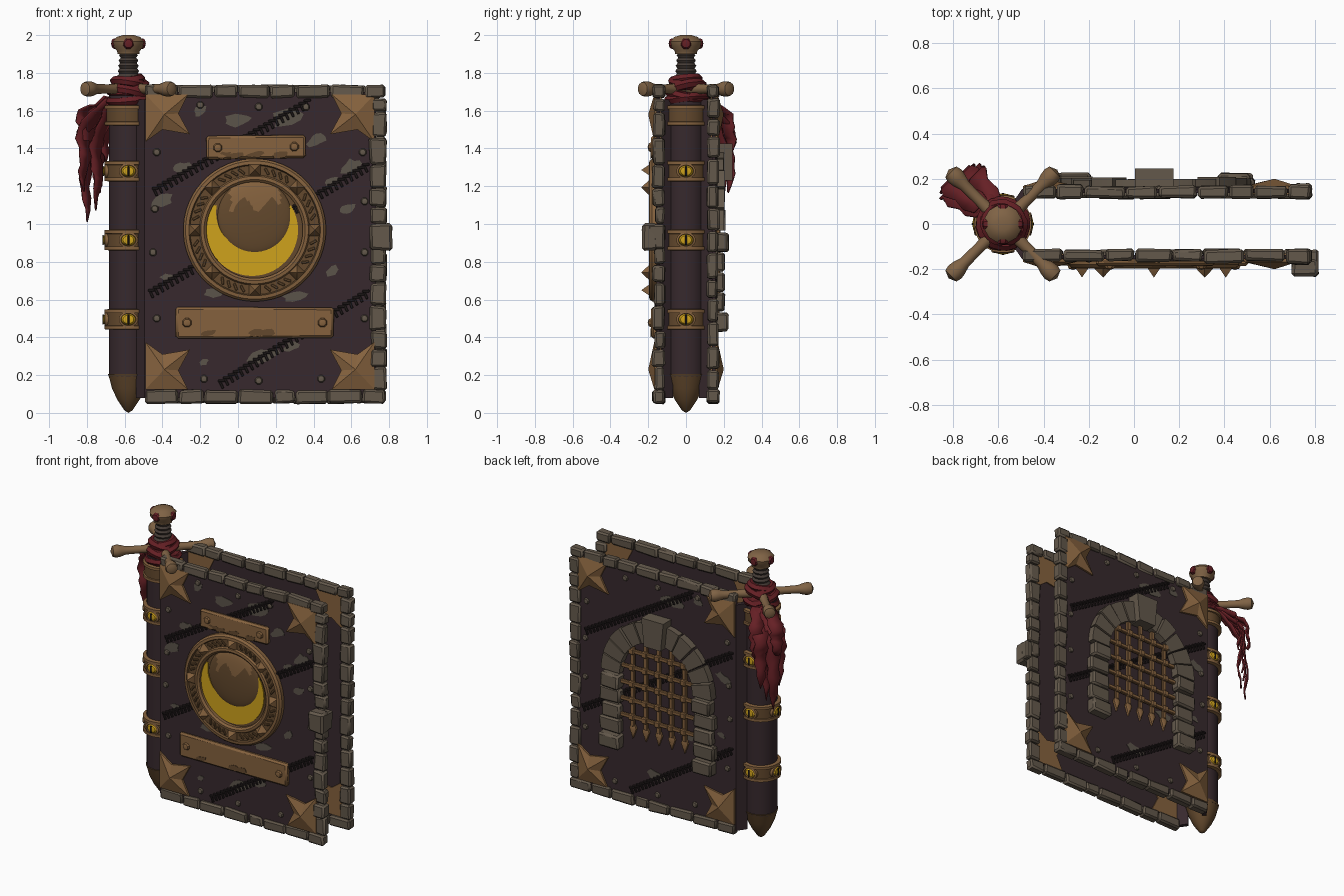
import bpy, bmesh, math, random
from mathutils import Matrix, Vector

random.seed(4)
rnd = random.uniform
if "Cube" in bpy.data.objects:
    bpy.data.objects.remove(bpy.data.objects["Cube"])


def material(name, r, g, b):
    m = bpy.data.materials.new(name)
    m.use_nodes = True
    m.diffuse_color = (r, g, b, 1)
    m.node_tree.nodes["Principled BSDF"].inputs["Base Color"].default_value = (r, g, b, 1)
    return m


LEATHER = material("plum leather", .038, .022, .026)
DARK = material("dark cord", .017, .012, .012)
STONE = material("grey stone", .125, .098, .07)
WORN = material("worn leather", .105, .088, .068)
BRONZE = material("dark bronze", .125, .066, .026)
LIGHT = material("light bronze", .235, .122, .048)
BONE = material("bone", .215, .125, .06)
GOLD = material("yellow", .62, .36, .012)
RED = material("red cloth", .13, .014, .018)
GRIP = material("grip wrap", .06, .045, .037)


def make(name, bm, mats, rule=None, angle=35):
    """Turn a bmesh into an object; rule picks a material slot from a face centre."""
    bmesh.ops.recalc_face_normals(bm, faces=bm.faces)
    for f in bm.faces:
        f.smooth = True
        if rule:
            f.material_index = int(rule(f.calc_center_median()))
    me = bpy.data.meshes.new(name)
    bm.to_mesh(me)
    bm.free()
    me.set_sharp_from_angle(angle=math.radians(angle))
    for m in mats if isinstance(mats, tuple) else (mats,):
        me.materials.append(m)
    ob = bpy.data.objects.new(name, me)
    bpy.context.collection.objects.link(ob)
    return ob


def cover(s):
    """Local (x, height, depth) to world; s is -1 for the front, 1 for the back."""
    return Matrix(((1, 0, 0, 0), (0, 0, s, 0), (0, 1, 0, 0), (0, 0, 0, 1)))


def move(x, y, z):
    return Matrix.Translation((x, y, z))


def box(bm, lo, hi, M=Matrix(), bevel=0, jitter=0):
    lo, hi = Vector(lo), Vector(hi)
    vs = bmesh.ops.create_cube(bm, size=1, matrix=M @ Matrix.Translation((lo + hi) / 2)
                               @ Matrix.Diagonal((*(hi - lo), 1)))["verts"]
    for v in vs:
        v.co += Vector([rnd(-jitter, jitter) for _ in range(3)])
    if bevel:
        edges = list({e for v in vs for e in v.link_edges})
        bmesh.ops.bevel(bm, geom=edges, offset=bevel, segments=1, affect='EDGES', profile=.5)


def lathe(bm, prof, seg, M=Matrix(), wave=0):
    rings = []
    for r, h in prof:
        rings.append([bm.verts.new(M @ Vector(((r + wave * rnd(-1, 1)) * math.cos(a),
                      (r + wave * rnd(-1, 1)) * math.sin(a), h)))
                      for a in [math.tau * (i + .5) / seg for i in range(seg)]])
    for p, q in zip(rings, rings[1:]):
        for i in range(seg):
            j = (i + 1) % seg
            bm.faces.new((p[i], p[j], q[j], q[i]))
    bmesh.ops.remove_doubles(bm, verts=[v for ring in rings for v in ring], dist=1e-5)


def prism(bm, pts, d0, d1, M, apex=None):
    a, b = [[bm.verts.new(M @ Vector((x, y, d))) for x, y in pts] for d in (d0, d1)]
    bm.faces.new(a)
    tip = bm.verts.new(M @ Vector(apex)) if apex else None
    for i in range(len(pts)):
        j = (i + 1) % len(pts)
        bm.faces.new((a[i], a[j], b[j], b[i]))
        if apex:
            bm.faces.new((b[i], b[j], tip))
    if not apex:
        bm.faces.new(b)


def dome(bm, x, y, d, r, h, M, seg=8):
    lathe(bm, [(r, -.01), (r, 0), (r * .75, h * .7), (0, h)], seg, M @ move(x, y, d))


def arc(cx, cy, r, a0, a1, n):
    return [(cx + r * math.cos(a0 + (a1 - a0) * i / n), cy + r * math.sin(a0 + (a1 - a0) * i / n))
            for i in range(n + 1)]


def blob(bm, x, y, w, h, d, M):
    k = [rnd(.6, 1.1) for _ in range(11)]
    prism(bm, [(x + w * q * math.cos(i * math.tau / 11), y + h * q * math.sin(i * math.tau / 11) + .4 * h * q
          * math.cos(i * math.tau / 11)) for i, q in enumerate(k)], d, d + .004, M)


STAR = [(0, 0), (0, .25), (.09, .185), (.235, .21), (.175, .1), (.225, 0)]
STUDS = [(.11, 1.62), (-.43, 1.38), (-.44, 1.08), (-.45, .85), (.66, 1.38), (.67, 1.12), (.67, .85),
         (.67, .5), (.44, .18), (.11, .17), (-.18, .18), (-.43, .5), (.36, 1.62), (-.2, 1.63)]
PATCHES = [(0, 1.55, .1, .04), (.25, 1.56, .09, .05), (.42, 1.45, .06, .04), (-.2, 1.6, .04, .03),
           (.6, 1.3, .06, .05), (.5, 1.22, .05, .03), (-.4, 1.12, .06, .04), (-.3, 1.3, .05, .03),
           (.58, 1.08, .05, .03), (-.12, .64, .08, .03), (.3, .62, .08, .03), (-.18, .27, .03, .02),
           (.13, .3, .09, .04), (.28, .35, .05, .03), (.5, .75, .04, .03), (-.38, .72, .04, .02)]
CORDS = [(-.45, 1.17, .38, 1.65), (-.47, .63, .69, 1.31), (-.1, .15, .69, .64)]

# Both covers: panel, stone edging, corners, cords, studs, worn patches and hinge
for s, side in ((-1, "front"), (1, "back")):
    M = cover(s)
    bm = bmesh.new()
    box(bm, (-.49, .08, .138), (.73, 1.7, .155), M)
    make(side + "_panel", bm, LEATHER)

    bm = bmesh.new()
    for z0, z1 in ((.05, .122), (1.668, 1.735)):
        x = -.49
        while x < .7:
            w = .785 - x if x > .56 else rnd(.11, .19)
            box(bm, (x, z0, .113), (x + w - .006, z1, rnd(.163, .178)), M, .011, .005)
            x += w
    z = .122
    while z < 1.66:
        h = 1.668 - z if z > 1.5 else rnd(.09, .15)
        box(bm, (rnd(.695, .71), z, .113), (.785, z + h - .006, rnd(.163, .18)), M, .011, .005)
        z += h
    make(side + "_stone_edge", bm, STONE)

    bm = bmesh.new()
    for cx, dx in ((-.49, 1), (.722, -1)):
        for cz, dz in ((.125, 1), (1.685, -1)):
            prism(bm, [(cx + dx * u, cz + dz * v) for u, v in STAR], .13, .168, M,
                  (cx + dx * .1, cz + dz * .105, .2))
    make(side + "_corner_stars", bm, LIGHT, angle=10)

    bm = bmesh.new()
    for x0, z0, x1, z1 in CORDS:
        n = int(math.hypot(x1 - x0, z1 - z0) / .03)
        for i in range(n):
            t = (i + .5) / n
            x = x0 + (x1 - x0) * t
            x = .22 - x if s > 0 else x
            for turn in (1, -1):
                R = move(x, z0 + (z1 - z0) * t + turn * .012, .155) @ Matrix.Rotation(
                    -s * math.radians(-30 + turn * 35), 4, 'Z')
                box(bm, (-.019, -.007, -.005), (.019, .007, .011), M @ R, .003)
    make(side + "_diagonal_cords", bm, DARK)

    bm = bmesh.new()
    for x, z in STUDS:
        dome(bm, x, z, .155, .021, .016, M)
    make(side + "_studs", bm, STONE)

    bm = bmesh.new()
    for p in PATCHES[::1 if s < 0 else 3]:
        blob(bm, *p, .154, M)
    make(side + "_worn_patches", bm, WORN)

    bm = bmesh.new()
    H = Matrix.Scale(s, 4, (0, 1, 0))
    prism(bm, [(-.47, .155), (-.47, .14), (-.52, .07), (-.54, .09), (-.495, .155)], .08, 1.66, H)
    make(side + "_hinge", bm, LEATHER)

# Front emblem: ring, crescent, moon and spikes
F = cover(-1)
CX, CZ = .088, .968
bm = bmesh.new()
lathe(bm, [(.255, .15), (.255, .185), (.268, .197), (.285, .195), (.292, .183), (.342, .183), (.348, .196),
           (.366, .194), (.378, .18), (.378, .15), (.255, .15)], 56, F @ move(CX, CZ, 0))
make("emblem_ring", bm, (BRONZE, LIGHT), lambda c: not .29 < math.hypot(c.x - CX, c.z - CZ) < .345)
bm, beads = bmesh.new(), bmesh.new()
for i in range(8):
    R = F @ move(CX, CZ, 0) @ Matrix.Rotation(i * math.tau / 8, 4, 'Z')
    lathe(bm, [(0, .18), (.044, .18), (.04, .195), (0, .237)], 4, R @ move(.318, 0, 0))
    for k in (.22, .34, .46, .58):
        Q = R @ Matrix.Rotation(k, 4, 'Z') @ move(.317, 0, 0) @ Matrix.Rotation(.7, 4, 'Z')
        box(beads, (-.02, -.007, .18), (.02, .007, .191), Q, .003)
make("ring_spikes", bm, LIGHT)
make("ring_carving", beads, BRONZE)
bm = bmesh.new()
lathe(bm, [(0, .15), (.26, .15), (.26, .162), (0, .162)], 40, F @ move(CX, CZ, 0))
make("emblem_backing", bm, BRONZE)
bm = bmesh.new()
prism(bm, arc(.075, CZ, .243, 2.57, math.tau + .57, 36) + arc(.08, 1.06, .196, .2, -3.34, 28), .16, .169, F)
make("yellow_crescent", bm, GOLD)
bm = bmesh.new()
lathe(bm, [(.196 * math.cos(a), .162 + .026 * math.sin(a)) for a in [i * math.pi / 20 for i in range(11)]],
      48, F @ move(.088, 1.04, 0))
make("moon_dome", bm, (BRONZE, LIGHT),
     lambda c: c.z > 1.1 + .035 * math.sin(c.x * 45) and abs(c.x - .09) < .13)

# Front name plates, left blank, with rivets and worn rims
bm, rim = bmesh.new(), bmesh.new()
for x0, x1, z0, z1, tilt in ((-.167, .358, 1.345, 1.468, .012), (-.33, .507, .395, .56, 0)):
    mid = ((x0 + x1) / 2, (z0 + z1) / 2)
    R = F @ move(*mid, 0) @ Matrix.Rotation(tilt, 4, 'Z')
    a, b = (x1 - x0) / 2, (z1 - z0) / 2
    box(bm, (-a, -b, .15), (a, b, .186), R, .012, .003)
    for k in (-1, 1):
        dome(bm, k * (a - .06), 0, .185, .026, .018, R)
    for k in range(4):
        blob(rim, a * rnd(-.7, .7), -b * .65, .05, .02, .184, R)
make("front_plates", bm, LIGHT)
make("plate_wear", rim, BRONZE)

# Stone clasp on the open edge
bm = bmesh.new()
box(bm, (.7, .86, .15), (.815, 1.005, .232), F, .014, .006)
box(bm, (.765, .87, .113), (.815, .995, .2), F, .01, .004)
make("stone_clasp", bm, STONE)

# Back gate: arch, pillars, keystone
B = cover(1)
GX, GZ = .09, .96
bm = bmesh.new()
for i in range(11):
    a = math.pi * i / 11 + .015
    b = math.pi * (i + 1) / 11 - .015
    prism(bm, arc(GX, GZ, rnd(.425, .44), a, b, 2) + arc(GX, GZ, .285, b, a, 2), .15, rnd(.195, .21), B)
prism(bm, [(.025, 1.23), (.155, 1.23), (.175, 1.425), (.005, 1.425)], .15, .245, B)
for k in (-1, 1):
    for i in range(5):
        w = .445 if i % 2 else .425
        xs = sorted((GX + k * .282, GX + k * (w + .01 * (i == 0))))
        box(bm, (xs[0], .43 + i * .106, .15), (xs[1], .53 + i * .106, .225 if i in (0, 4) else .205), B, .012, .004)
make("gate_arch", bm, STONE)

# Portcullis with pointed bars and rivets at the crossings
bm = bmesh.new()
columns = [GX + .1 * i for i in range(-2, 3)]
rows = [.68 + .115 * i for i in range(5)]
for x in columns:
    top = GZ + math.sqrt(.285 ** 2 - (x - GX) ** 2)
    box(bm, (x - .015, .61, .16), (x + .015, top, .182), B, .004)
    prism(bm, [(x - .015, .62), (x - .026, .595), (x, .525), (x + .026, .595), (x + .015, .62)], .16, .175, B,
          (x, .59, .19))
for z in rows:
    w = math.sqrt(.285 ** 2 - max(0, z - GZ) ** 2)
    box(bm, (GX - w, z - .013, .17), (GX + w, z + .013, .192), B, .004)
    for x in columns:
        if abs(x - GX) < w:
            box(bm, (x - .021, z - .021, .17), (x + .021, z + .021, .199), B, .006)
make("portcullis", bm, LIGHT)

# Spine with bands, eye gems and pointed foot
S = move(-.58, 0, 0)
bm = bmesh.new()
lathe(bm, [(0, .19), (.104, .19), (.104, 1.68), (0, 1.69)], 28, S)
make("spine", bm, LEATHER)
bm = bmesh.new()
lathe(bm, [(0, 0), (.022, .014), (.06, .07), (.088, .13), (.104, .19), (.11, .205), (0, .205)], 20, S)
make("spine_foot", bm, BRONZE)
bands, rims, eyes, pupils = [bmesh.new() for _ in range(4)]
for z in (.495, .915, 1.28, 1.575):
    lathe(bands, [(.1, z - .045), (.118, z - .045), (.118, z + .045), (.1, z + .045), (.1, z - .045)], 28, S)
    for e in (z - .043, z + .043):
        lathe(rims, [(.1, e - .012), (.128, e - .009), (.128, e + .009), (.1, e + .012), (.1, e - .012)], 28, S)
    for k in range(4 if z < 1.5 else 0):
        R = S @ Matrix.Rotation(k * math.pi / 2, 4, 'Z') @ move(0, 0, z) @ cover(-1)
        lathe(rims, [(.052, .1), (.052, .124), (.04, .128), (.036, .1)], 16, R @ Matrix.Diagonal((1, .8, 1, 1)))
        dome(eyes, 0, 0, .118, .038, .018, R @ Matrix.Diagonal((1, .8, 1, 1)), 16)
        box(pupils, (-.005, -.026, .13), (.005, .026, .138), R, .002)
make("spine_bands", bands, BRONZE)
make("band_rims", rims, LIGHT)
make("band_eyes", eyes, GOLD)
make("eye_pupils", pupils, DARK)

# Hilt: crossed bone guard, wrapped grip, jewelled pommel
bm = bmesh.new()
for k in range(4):
    R = S @ move(0, 0, 1.715) @ Matrix.Rotation(math.pi / 4 + k * math.pi / 2, 4, 'Z') @ Matrix.Rotation(math.pi / 2, 4, 'Y')
    lathe(bm, [(0, 0), (.034, .02), (.025, .15), (.027, .24), (.038, .275), (.042, .3), (.036, .325), (0, .34)], 12, R)
make("bone_guard", bm, BONE)
bm = bmesh.new()
lathe(bm, [(0, 1.7)] + [((.064 if i % 2 else .054) - .0012 * i, 1.74 + .014 * i) for i in range(13)] + [(0, 1.92)], 16, S)
make("grip", bm, GRIP)
bm = bmesh.new()
lathe(bm, [(0, 1.9), (.06, 1.9), (.062, 1.915), (.082, 1.94), (.086, 1.965), (.064, 1.99), (.03, 2), (0, 2)], 12, S)
make("pommel", bm, BONE)
bm = bmesh.new()
for k in range(4):
    dome(bm, 0, 1.955, .076, .03, .016, S @ Matrix.Rotation(k * math.pi / 2, 4, 'Z') @ cover(-1), 8)
make("pommel_gems", bm, RED)

# Red cloth: wound collar and ragged tail
bm = bmesh.new()
for z, r, tilt in ((1.66, .1, .1), (1.69, .1, -.2), (1.72, .09, .22), (1.745, .076, -.15), (1.765, .066, .1)):
    R = S @ move(0, 0, z) @ Matrix.Rotation(tilt, 4, 'X') @ Matrix.Rotation(-tilt, 4, 'Y')
    lathe(bm, [(r - .05, -.02), (r + .008, -.022), (r + .022, 0), (r + .008, .022), (r - .05, .02), (r - .05, -.02)], 20, R, .004)
make("cloth_collar", bm, RED)
bm = bmesh.new()
out, across = Vector((-.707, .707, 0)), Vector((.707, .707, 0))
for off, end, push in ((-.07, 1.2, 0), (-.03, 1.03, .02), (.01, 1.1, -.02), (.05, 1.18, .01), (.075, 1.35, -.015), (-.05, 1.4, .03)):
    last = None
    for i in range(12):
        t = i / 11
        r = .1 + .17 * math.sin(min(1, t * 2.2) * 1.57) + push + .012 * math.sin(t * 14 + off * 60)
        c = Vector((-.58, 0, 1.69 + (end - 1.69) * t)) + out * r + across * off * min(1, .4 + 2 * t)
        w = (.034 + .016 * (i % 2)) * (1 - t ** 4) + .002
        row = [bm.verts.new(c + across * k * w - Vector((0, 0, rnd(0, .03)))) for k in (-1, 1)]
        if last:
            bm.faces.new((last[0], last[1], row[1], row[0]))
        last = row
tail = make("cloth_tail", bm, RED)
tail.modifiers.new("thickness", 'SOLIDIFY').thickness = .01
